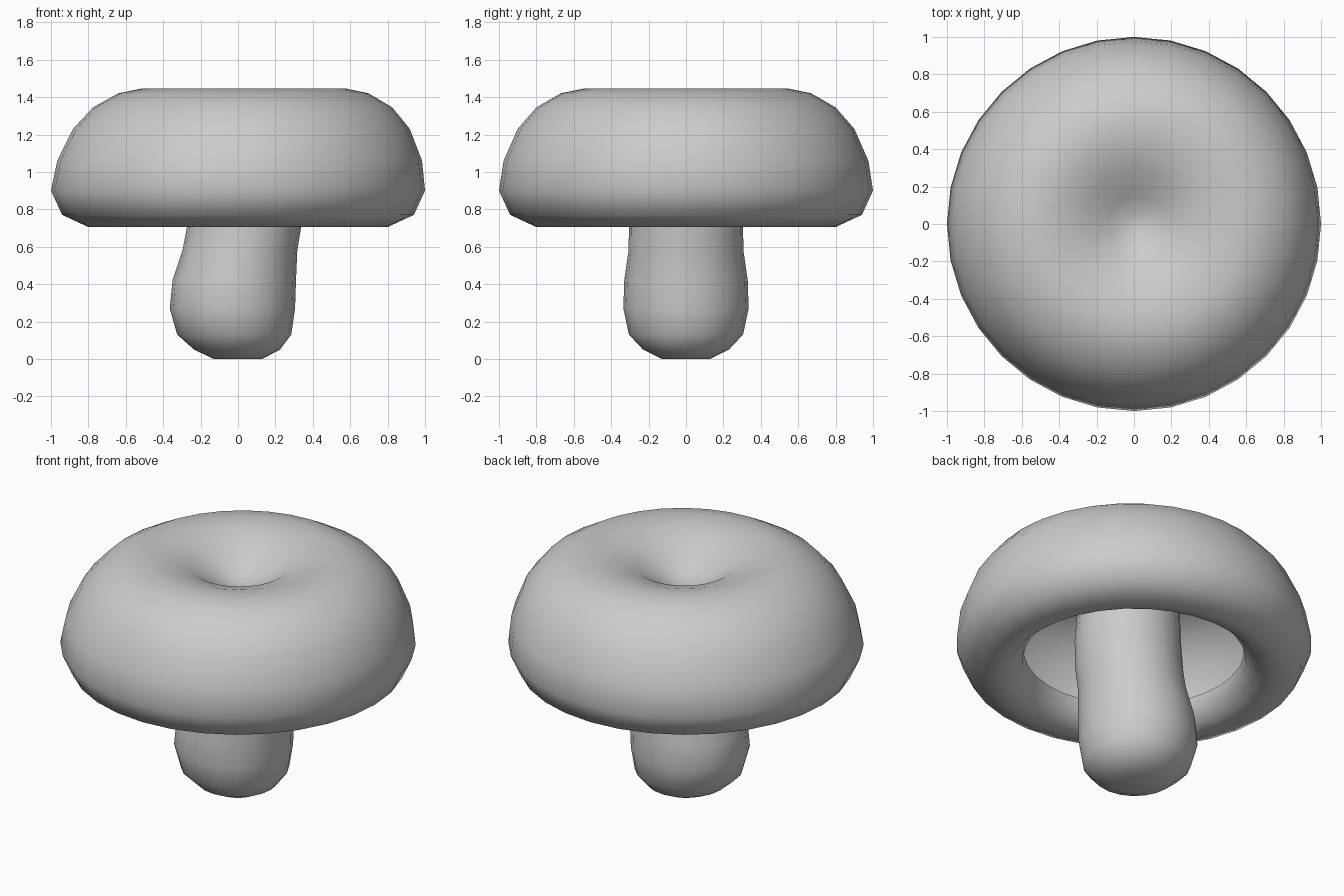
import bpy, bmesh, math

if "Cube" in bpy.data.objects:
    bpy.data.objects.remove(bpy.data.objects["Cube"])


def loft(name, rings, segments, cap_start=False, cap_end=False):
    """Skin circular rings given as (radius, z, centre_x, centre_y)."""
    bm = bmesh.new()
    loops = []
    for r, z, cx, cy in rings:
        loops.append([bm.verts.new((cx + r * math.cos(2 * math.pi * i / segments),
                                    cy + r * math.sin(2 * math.pi * i / segments), z))
                      for i in range(segments)])
    for a, b in zip(loops, loops[1:]):
        for i in range(segments):
            j = (i + 1) % segments
            bm.faces.new((a[i], a[j], b[j], b[i]))
    for use, loop, (r, z, cx, cy) in ((cap_start, loops[0][::-1], rings[0]),
                                      (cap_end, loops[-1], rings[-1])):
        if use:
            bm.faces.new(loop)
    for f in bm.faces:
        f.smooth = True
    bmesh.ops.recalc_face_normals(bm, faces=bm.faces[:])
    mesh = bpy.data.meshes.new(name)
    bm.to_mesh(mesh)
    bm.free()
    obj = bpy.data.objects.new(name, mesh)
    bpy.context.collection.objects.link(obj)
    return obj


# Cap: hollow shell, curled-in lip below, rounded shoulder, dimple on top
cap_profile = [(0.62, 0.86), (0.63, 0.80), (0.70, 0.73), (0.80, 0.705),
               (0.94, 0.77), (1.00, 0.90), (0.975, 1.06), (0.90, 1.23),
               (0.80, 1.345), (0.67, 1.42), (0.55, 1.445), (0.42, 1.43),
               (0.28, 1.385), (0.15, 1.30), (0.06, 1.26), (0.01, 1.255)]


def lean(z):
    # the crown leans slightly to one side
    return 0.03 * max(0.0, (z - 0.9) / 0.54)


loft("mushroom_cap", [(r, z, lean(z) if z > 1.0 and r > 0.5 else 0.01 * (z > 1), 0)
                      for r, z in cap_profile], 32, cap_end=True)

# Stem: bulbous foot, bending slightly as it rises into the cap
stem_rings = [(0.13, 0.0, 0.0, 0), (0.23, 0.05, -0.005, 0), (0.305, 0.13, -0.02, 0),
              (0.335, 0.27, -0.03, 0), (0.33, 0.42, -0.02, 0), (0.307, 0.58, 0.01, 0),
              (0.305, 0.72, 0.035, 0), (0.30, 0.90, 0.045, 0), (0.29, 1.08, 0.04, 0),
              (0.28, 1.22, 0.02, 0), (0.27, 1.36, 0.01, 0)]
loft("mushroom_stem", stem_rings, 20, cap_start=True)
